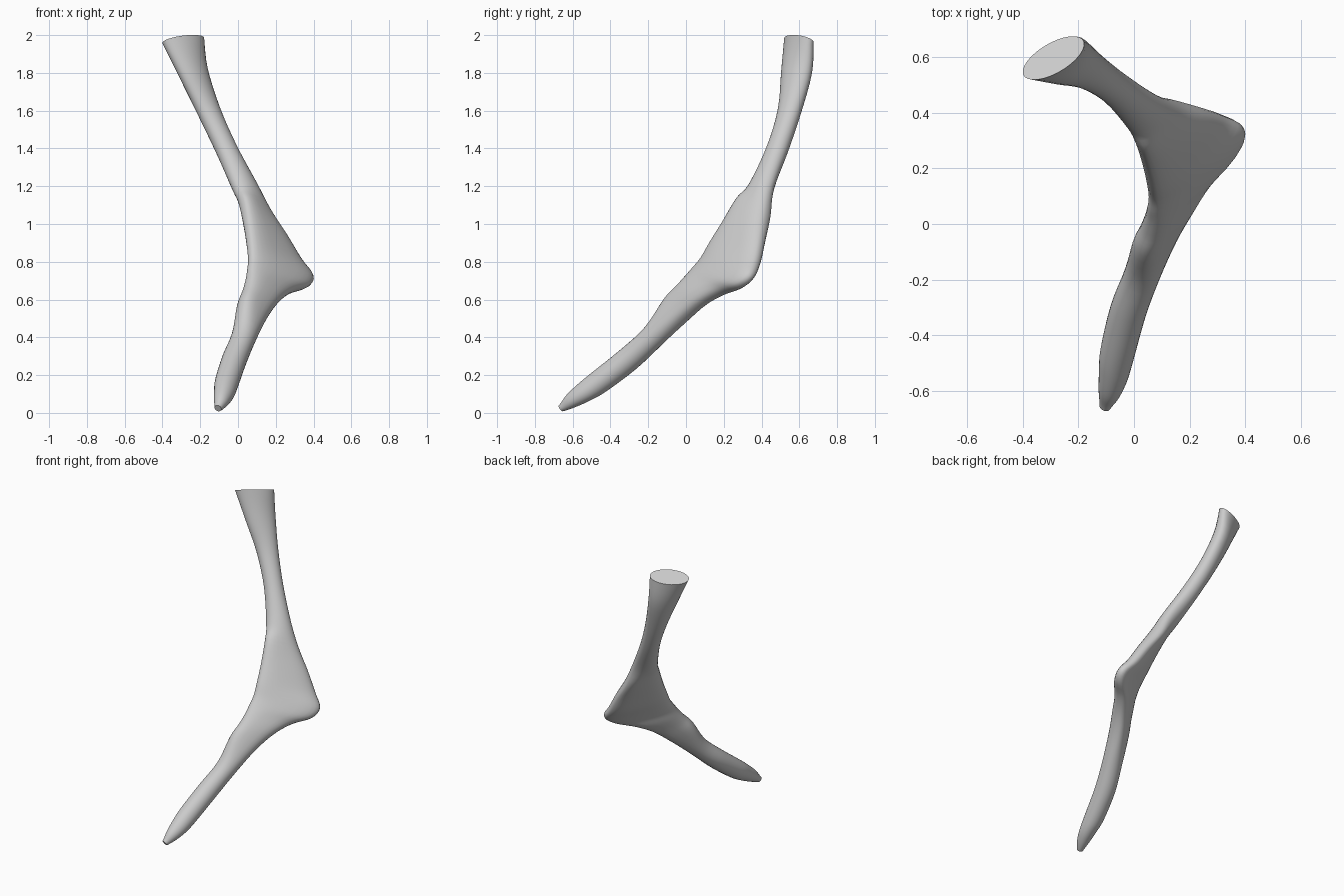
import bpy, bmesh, math
from mathutils import Vector as V

if "Cube" in bpy.data.objects:
    bpy.data.objects.remove(bpy.data.objects["Cube"])

N = V((-.62, .63, -.46)).normalized()   # thickness direction of the flat body
SIDES, STEPS = 28, 4

# Round arm sections: centre, half width, half thickness
upper = [((-.235, .585, 1.80), .098, .060), ((-.155, .548, 1.60), .070, .055),
         ((-.063, .485, 1.40), .062, .055), ((.035, .400, 1.20), .080, .055)]
lower = [((.030, -.180, .40), .066, .064), ((-.020, -.310, .28), .066, .066),
         ((-.060, -.465, .16), .064, .062), ((-.074, -.545, .105), .056, .052),
         ((-.088, -.605, .065), .042, .040), ((-.100, -.645, .035), .026, .025),
         ((-.106, -.662, .024), .019, .019)]
# Web sections: inner edge, outer edge, half thickness (fan out to the spur)
web = [((.015, .28, 1.13), (.165, .435, 1.05), .055), ((.04, .20, 1.0), (.255, .41, .92), .055),
       ((.055, .13, .89), (.33, .385, .80), .055), ((.06, .085, .815), (.392, .35, .72), .052),
       ((.055, .045, .765), (.372, .285, .668), .052), ((.05, .01, .72), (.28, .19, .635), .055),
       ((.035, -.04, .66), (.21, .09, .582), .058), ((.01, -.10, .59), (.142, -.02, .49), .061)]


def arm(sections):
    out = []
    for i, (c, u, t) in enumerate(sections):
        a, b = sections[max(i - 1, 0)][0], sections[min(i + 1, len(sections) - 1)][0]
        w = N.cross(V(b) - V(a)).normalized()
        if w.dot(V((.77, .32, -.3))) < 0:
            w = -w
        out.append((V(c), w * u, t, 1.0))
    return out


# Wide flared end, arm, web with spur, arm to the nub
rings = [(V((-.29, .598, 1.972)), V((.104, .068, .004)), .062, 1.0)]
rings += arm(upper)
rings += [((V(a) + V(b)) / 2, (V(b) - V(a)) / 2, t, .78) for a, b, t in web]
rings += arm(lower)


def spline(p, q, r, s, f):
    return .5 * (2 * q + (r - p) * f + (2 * p - 5 * q + 4 * r - s) * f * f
                 + (3 * q - p - 3 * r + s) * f ** 3)


def bent(x, power):
    return math.copysign(abs(x) ** power, x)


# Smooth loft through all sections
bm = bmesh.new()
loops = []
last = len(rings) - 1
for i in range(last):
    four = [rings[min(max(i + k, 0), last)] for k in (-1, 0, 1, 2)]
    for j in range(STEPS + (i == last - 1)):
        c, u, t, p = (spline(*[r[k] for r in four], j / STEPS) for k in range(4))
        ring = []
        for s in range(SIDES):
            g = 2 * math.pi * s / SIDES
            ring.append(bm.verts.new(c + u * bent(math.cos(g), p) + N * t * bent(math.sin(g), p)))
        loops.append(ring)
for a, b in zip(loops, loops[1:]):
    for s in range(SIDES):
        n = (s + 1) % SIDES
        bm.faces.new((a[s], a[n], b[n], b[s]))
bm.faces.new(loops[0])
bm.faces.new(loops[-1])
bmesh.ops.recalc_face_normals(bm, faces=bm.faces)

mesh = bpy.data.meshes.new("forked_bone")
bm.to_mesh(mesh)
bm.free()
bone = bpy.data.objects.new("forked_bone", mesh)
bpy.context.collection.objects.link(bone)

mat = bpy.data.materials.new("light_grey")
mat.diffuse_color = (.6, .6, .6, 1)
mat.use_nodes = True
mat.node_tree.nodes["Principled BSDF"].inputs["Base Color"].default_value = mat.diffuse_color
mesh.materials.append(mat)

bpy.context.view_layer.objects.active = bone
bone.select_set(True)
bpy.ops.object.shade_smooth_by_angle(angle=math.radians(40))
